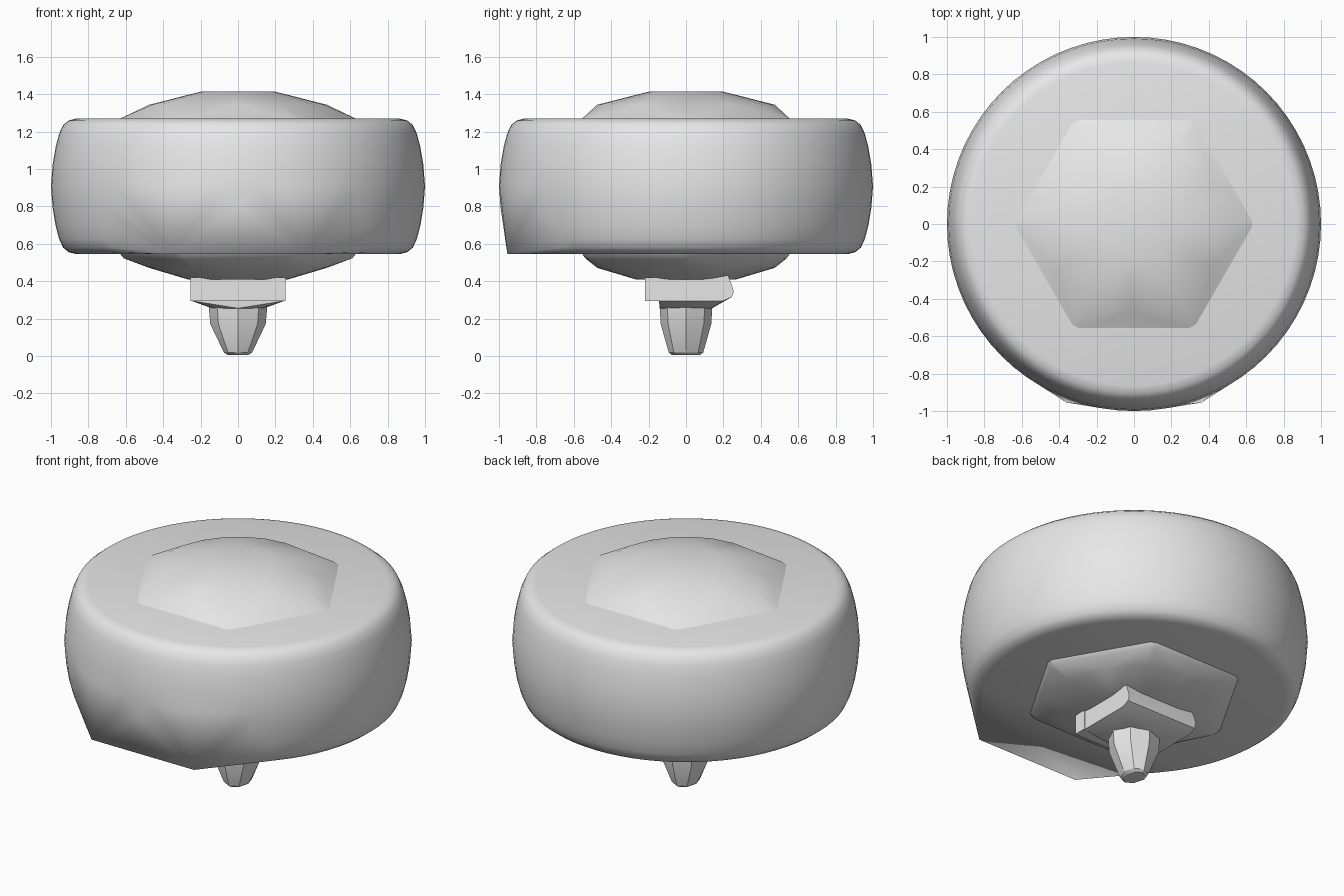
import bpy, bmesh, math

if "Cube" in bpy.data.objects:
    bpy.data.objects.remove(bpy.data.objects["Cube"])

grey = bpy.data.materials.new("plain_grey")
grey.diffuse_color = (0.8, 0.8, 0.8, 1)
grey.use_nodes = True
grey.node_tree.nodes["Principled BSDF"].inputs["Base Color"].default_value = grey.diffuse_color


def ring(rx, z, n, ry=None, phase=0.0):
    """Points of a regular ring at height z."""
    ry = rx if ry is None else ry
    return [(rx * math.cos(2 * math.pi * (i + phase) / n),
             ry * math.sin(2 * math.pi * (i + phase) / n), z) for i in range(n)]


def hull(name, points, angle=30):
    """Convex solid wrapped around a set of points."""
    bm = bmesh.new()
    for p in points:
        bm.verts.new(p)
    res = bmesh.ops.convex_hull(bm, input=bm.verts[:])
    junk = {g for g in res["geom_interior"] + res["geom_unused"]
            if isinstance(g, bmesh.types.BMVert) and g.is_valid}
    bmesh.ops.delete(bm, geom=list(junk), context="VERTS")
    bmesh.ops.dissolve_limit(bm, angle_limit=0.005, verts=bm.verts[:], edges=bm.edges[:])
    bmesh.ops.recalc_face_normals(bm, faces=bm.faces[:])
    mesh = bpy.data.meshes.new(name)
    bm.to_mesh(mesh)
    bm.free()
    mesh.materials.append(grey)
    obj = bpy.data.objects.new(name, mesh)
    bpy.context.collection.objects.link(obj)
    bpy.ops.object.select_all(action="DESELECT")
    obj.select_set(True)
    bpy.context.view_layer.objects.active = obj
    bpy.ops.object.shade_smooth_by_angle(angle=math.radians(angle))
    return obj


MID = 0.907

# Rounded wheel body with two corners drawn out at the lower front
half = [(0.865, 0.362), (0.905, 0.352), (0.935, 0.328), (0.957, 0.28),
        (0.975, 0.21), (0.991, 0.115), (1.0, 0.0)]
body = [(s * 0.36, -0.955, 0.545) for s in (-1, 1)]
for r, dz in half:
    for s in ((-1, 1) if dz else (1,)):
        body += ring(r, MID + s * dz, 72)
hull("wheel_body", body, 35)

# Hexagonal domed caps, above and below
corners = []
for i in range(6):
    a = math.radians(60 * i)
    for d in (-0.03, 0.03):
        corners.append((0.63 * math.cos(a + d), 0.63 * math.sin(a + d)))
for name, s, top in (("top_cap", 1, 1.413), ("bottom_cap", -1, 0.41)):
    pts = [(x, y, MID + s * dz) for x, y in corners for dz in (0.3, 0.362)]
    if s < 0:
        pts += [(x * 0.97, y * 0.97, 0.522) for x, y in corners]
    pts += ring(0.475, MID + s * 0.436, 24)
    pts += ring(0.2 if s > 0 else 0.27, top, 24)
    hull(name, pts, 25)

# Square collar with a rounded back edge and a tapered underside
collar = [(s * 0.25, y, z) for s in (-1, 1)
          for y, z in ((-0.145, 0.295), (-0.145, 0.43), (0.2, 0.295), (0.225, 0.43),
                       (0.245, 0.315), (0.255, 0.345), (0.245, 0.38))]
collar += ring(0.14, 0.255, 12)
hull("collar", collar, 20)

# Thicker plate on the front of the collar
plate = [(s * x, y, z) for s in (-1, 1)
         for x, y, z in ((0.255, -0.22, 0.295), (0.255, -0.22, 0.42),
                         (0.255, -0.14, 0.295), (0.255, -0.14, 0.42))]
hull("collar_front_plate", plate, 20)

# Faceted tip
tip = (ring(0.158, 0.28, 8, 0.142) + ring(0.148, 0.17, 8, 0.135)
       + ring(0.075, 0.018, 8, 0.092) + ring(0.055, 0.005, 8, 0.075))
hull("tip", tip, 25)
